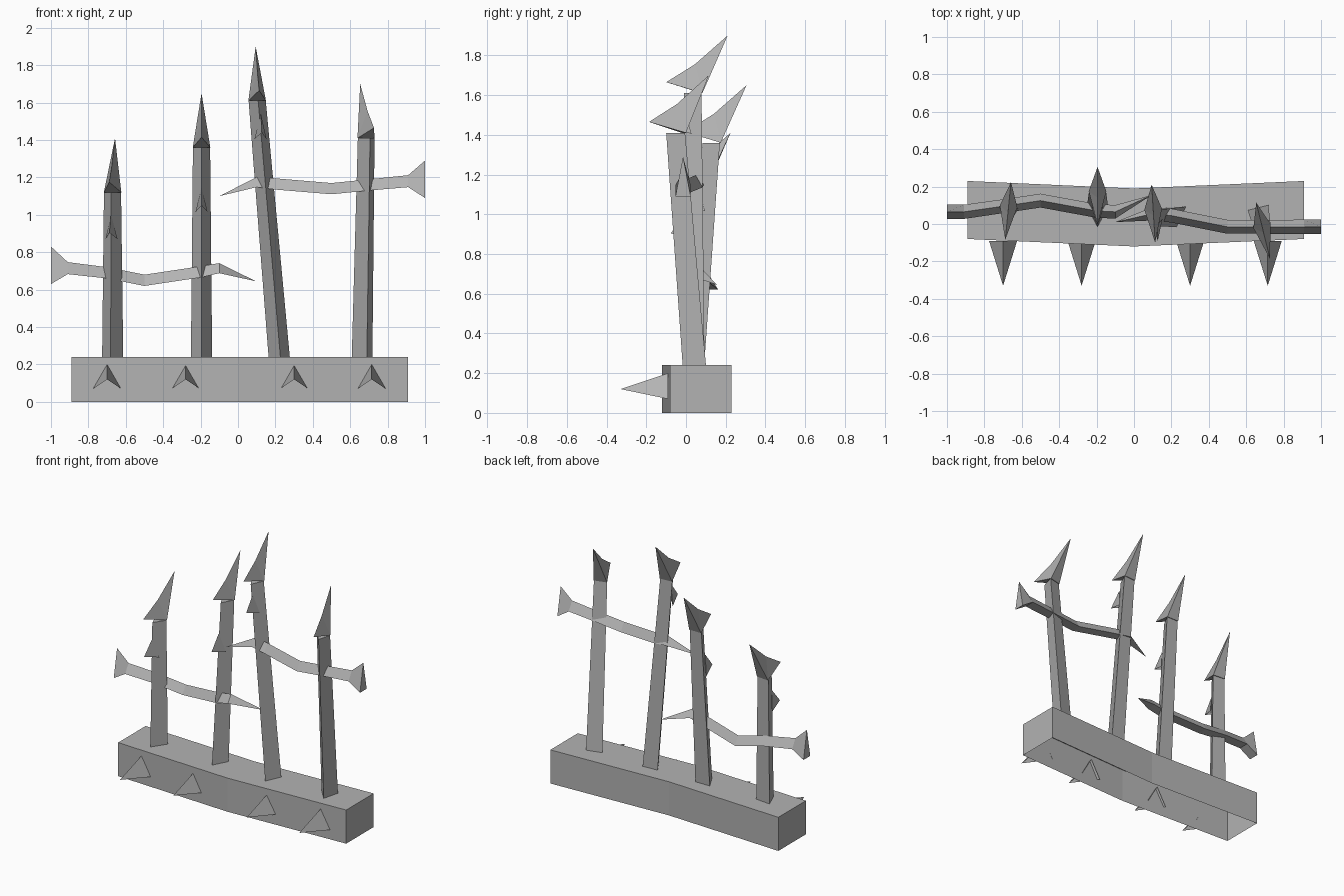
import bpy, bmesh
from math import cos, sin
from mathutils import Vector

cube = bpy.data.objects.get("Cube")
if cube:
    bpy.data.objects.remove(cube, do_unlink=True)

iron = bpy.data.materials.new("grey iron")
iron.use_nodes = True
iron.diffuse_color = (0.45, 0.45, 0.45, 1)
iron.node_tree.nodes["Principled BSDF"].inputs["Base Color"].default_value = iron.diffuse_color


def build(name, verts, faces):
    bm = bmesh.new()
    points = [bm.verts.new(v) for v in verts]
    for face in faces:
        bm.faces.new([points[i] for i in face])
    bmesh.ops.remove_doubles(bm, verts=bm.verts, dist=0.0005)
    bmesh.ops.recalc_face_normals(bm, faces=bm.faces)
    mesh = bpy.data.meshes.new(name)
    bm.to_mesh(mesh)
    bm.free()
    mesh.materials.append(iron)
    obj = bpy.data.objects.new(name, mesh)
    bpy.context.collection.objects.link(obj)
    return obj


def loft(name, rings, caps=(True, True)):
    """Join equal rings of points with quads and cap the ends."""
    n = len(rings[0])
    faces = [(r * n + i, r * n + (i + 1) % n, (r + 1) * n + (i + 1) % n, (r + 1) * n + i)
             for r in range(len(rings) - 1) for i in range(n)]
    if caps[0]:
        faces.append(range(n))
    if caps[1]:
        faces.append(range((len(rings) - 1) * n, len(rings) * n))
    return build(name, [p for ring in rings for p in ring], faces)


# Base: shallow bent block, open underneath
outline = [(-0.89, -0.08), (0, -0.12), (0.91, -0.08), (0.91, 0.23), (0, 0.19), (-0.89, 0.23)]
loft("base", [[(x, y, z) for x, y in outline] for z in (0, 0.24)], (False, True))

# Base spikes: two-sided pointed shells along the front
for i, x in enumerate((-0.70, -0.28, 0.30, 0.715)):
    build(f"base_spike_{i + 1}",
          [(x, -0.09, 0.20), (x - 0.075, -0.09, 0.07), (x + 0.075, -0.09, 0.07), (x, -0.33, 0.12)],
          [(0, 1, 3), (0, 3, 2)])


def place(points, origin, turn):
    c, s = cos(turn), sin(turn)
    return [(origin[0] + x * c - y * s, origin[1] + x * s + y * c, origin[2] + z)
            for x, y, z in points]


def add_post(label, foot, top, turn, barb_height):
    foot, top = Vector(foot), Vector(top)

    def section(w):
        return [(0, -w, 0), (w, w * 0.88, 0), (-w, w * 0.88, 0)]

    # Tapered three-sided shaft
    loft(f"post_{label}", [place(section(0.057), foot, turn), place(section(0.046), top, turn)])

    # Swept-back spearhead with a forward barb
    head = [(-0.047, 0.045, 0), (0.047, 0.045, 0), (0, -0.135, 0.055), (0, 0.01, 0.145), (0, 0.175, 0.29)]
    build(f"spearhead_{label}", place(head, top, turn),
          [(0, 1, 2), (0, 2, 3), (2, 1, 3), (0, 3, 4), (3, 1, 4), (1, 0, 4)])

    # Small thorn on the front ridge
    if barb_height:
        spot = foot.lerp(top, (barb_height - foot.z) / (top.z - foot.z))
        thorn = [(0, -0.125, 0), (0, -0.045, 0.10), (-0.032, -0.01, -0.035), (0.032, -0.01, -0.035),
                 (0, -0.04, 0.01)]
        build(f"thorn_{label}", place(thorn, spot, turn),
              [(0, 1, 2), (0, 3, 1), (0, 2, 4), (0, 4, 3), (1, 4, 2), (1, 3, 4)])


add_post(1, (-0.675, 0.04, 0.22), (-0.675, 0.05, 1.12), -0.10, 0.905)
add_post(2, (-0.195, 0.04, 0.22), (-0.195, 0.13, 1.36), 0, 1.05)
add_post(3, (0.225, 0.04, 0.22), (0.105, 0.035, 1.61), 0.06, 1.44)
add_post(4, (0.675, 0.04, 0.22), (0.695, -0.055, 1.41), 0.24, None)


def add_rail(name, path):
    """Three-sided bar: each stop is x, y, z, half depth, half height."""
    loft(name, [[(x, y - d, z - h), (x, y, z + h), (x, y + d, z - h)] for x, y, z, d, h in path])


# Crooked rails: flared at the outer end, pointed at the inner end
add_rail("lower_rail", [(-1, 0.065, 0.73, 0.038, 0.10), (-0.91, 0.065, 0.715, 0.038, 0.032),
                        (-0.70, 0.095, 0.69, 0.037, 0.03), (-0.50, 0.125, 0.65, 0.037, 0.03),
                        (-0.20, 0.07, 0.695, 0.037, 0.03), (-0.10, 0.065, 0.715, 0.036, 0.027),
                        (0.095, 0.155, 0.645, 0, 0)])
add_rail("upper_rail", [(1, -0.015, 1.19, 0.038, 0.10), (0.91, -0.015, 1.18, 0.038, 0.032),
                        (0.70, -0.015, 1.16, 0.037, 0.03), (0.50, -0.015, 1.14, 0.037, 0.03),
                        (0.20, 0.045, 1.165, 0.037, 0.03), (0.10, 0.055, 1.175, 0.036, 0.027),
                        (-0.10, 0.01, 1.10, 0, 0)])
